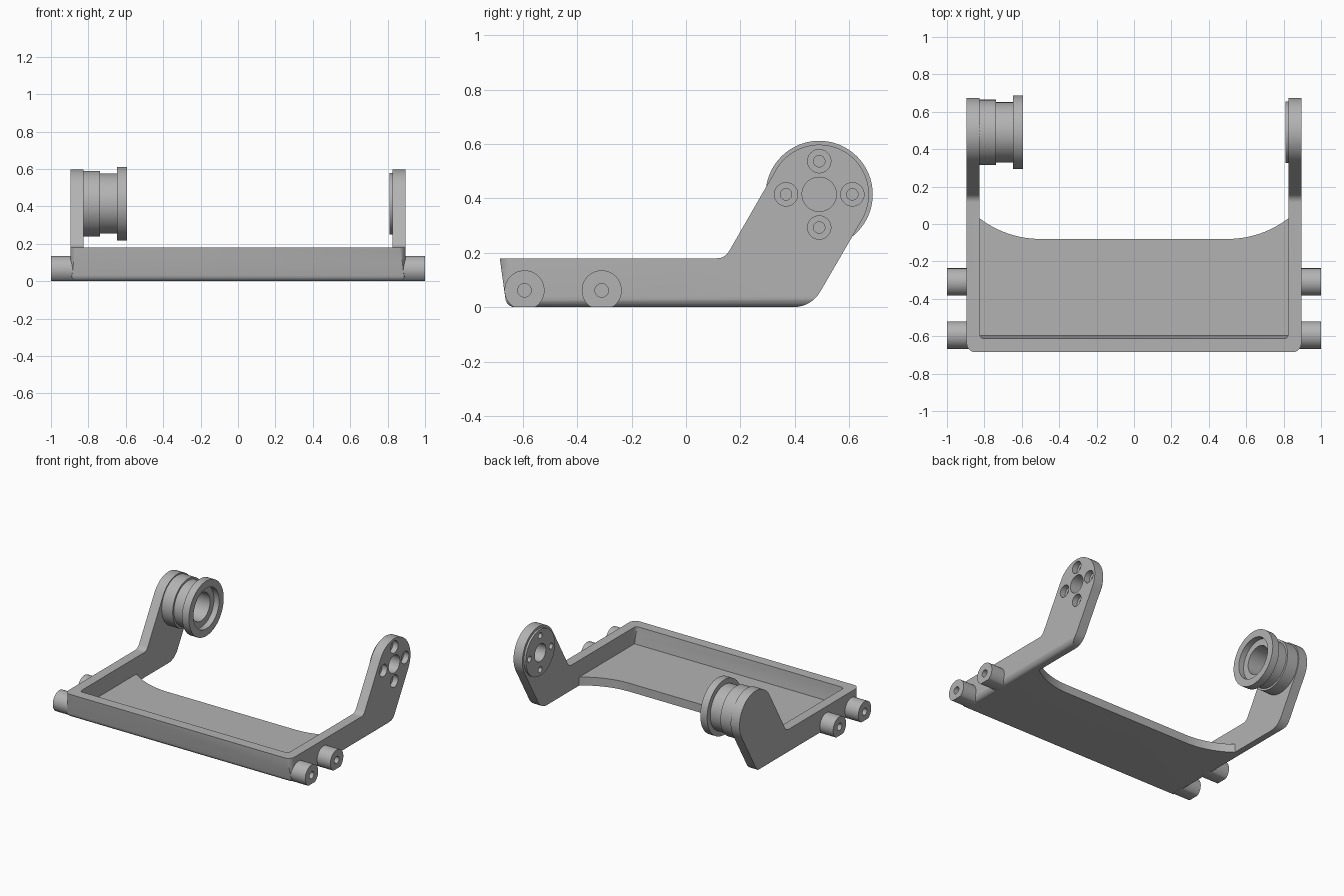
import bpy, bmesh, math
from mathutils import Vector

cube = bpy.data.objects.get("Cube")
if cube:
    bpy.data.objects.remove(cube, do_unlink=True)

grey = bpy.data.materials.new("light_grey")
grey.use_nodes = True
grey.diffuse_color = (0.45, 0.45, 0.45, 1)
grey.node_tree.nodes["Principled BSDF"].inputs["Base Color"].default_value = (0.45, 0.45, 0.45, 1)


def make(name, bm):
    bmesh.ops.recalc_face_normals(bm, faces=bm.faces)
    mesh = bpy.data.meshes.new(name)
    bm.to_mesh(mesh)
    bm.free()
    mesh.materials.append(grey)
    ob = bpy.data.objects.new(name, mesh)
    bpy.context.collection.objects.link(ob)
    return ob


def prism(name, pts, axis, a, b):
    """Extrude a 2D outline along an axis, from a to b."""
    place = {"x": lambda u, v, t: (t, u, v),
             "y": lambda u, v, t: (u, t, v),
             "z": lambda u, v, t: (u, v, t)}[axis]
    bm = bmesh.new()
    lo = [bm.verts.new(place(u, v, a)) for u, v in pts]
    hi = [bm.verts.new(place(u, v, b)) for u, v in pts]
    bm.faces.new(lo)
    bm.faces.new(hi)
    for i in range(len(pts)):
        j = (i + 1) % len(pts)
        bm.faces.new((lo[i], lo[j], hi[j], hi[i]))
    return make(name, bm)


def arc(cx, cy, r, start, end, n):
    angles = [math.radians(start + (end - start) * i / n) for i in range(n + 1)]
    return [(cx + r * math.cos(t), cy + r * math.sin(t)) for t in angles]


def rounded(corners, n=8):
    """Outline from (u, v, radius) corners, with radius 0 left sharp."""
    out = []
    for i, (u, v, r) in enumerate(corners):
        p = Vector((u, v))
        if r == 0:
            out.append((u, v))
            continue
        d1 = (Vector(corners[i - 1][:2]) - p).normalized()
        d2 = (Vector(corners[(i + 1) % len(corners)][:2]) - p).normalized()
        half = d1.angle(d2) / 2
        centre = p + (d1 + d2).normalized() * (r / math.sin(half))
        s = p + d1 * (r / math.tan(half)) - centre
        e = p + d2 * (r / math.tan(half)) - centre
        for k in range(n + 1):
            w = s.slerp(e, k / n) if hasattr(s, "slerp") else s.lerp(e, k / n)
            out.append(tuple(centre + w.normalized() * r))
    return out


def circle(cy, cz, r, n=48):
    return arc(cy, cz, r, 0, 360, n)[:-1]


def combine(ob, tool, operation):
    """Apply a boolean and discard the tool."""
    mod = ob.modifiers.new("boolean", "BOOLEAN")
    mod.operation, mod.solver, mod.object = operation, "EXACT", tool
    bpy.context.view_layer.update()
    deps = bpy.context.evaluated_depsgraph_get()
    mesh = bpy.data.meshes.new_from_object(ob.evaluated_get(deps))
    ob.modifiers.clear()
    ob.data = mesh
    bpy.data.objects.remove(tool, do_unlink=True)


def lathe(name, profile, cy, cz, n=64):
    """Revolve a closed (x, radius) profile around an x-parallel axis."""
    bm = bmesh.new()
    rings = []
    for i in range(n):
        t = 2 * math.pi * i / n
        rings.append([bm.verts.new((x, cy + r * math.cos(t), cz + r * math.sin(t))) for x, r in profile])
    for i in range(n):
        a, b = rings[i], rings[(i + 1) % n]
        for j in range(len(profile)):
            k = (j + 1) % len(profile)
            bm.faces.new((a[j], a[k], b[k], b[j]))
    return make(name, bm)


PY, PZ, PR = 0.49, 0.415, 0.183   # pivot centre and arm end radius
HALF, INNER = 0.895, 0.825        # outer and inner half width

# Cradle: side silhouette of tray and arms, trimmed by front and top silhouettes
foot = rounded([(-0.685, 0.18, 0), (-0.66, 0, 0.035), (0.461, 0, 0.115), (0.648, 0.3235, 0)])
neck = rounded([(0.332, 0.506, 0), (0.1435, 0.18, 0.05), (-0.685, 0.18, 0)])
side = foot[:-1] + arc(PY, PZ, PR, -30, 150, 32) + neck[1:-1]
cradle = prism("cradle", side, "x", -1, 1)
front = rounded([(-HALF, 0, 0.04), (HALF, 0, 0.04), (HALF, 1, 0), (-HALF, 1, 0)])
combine(cradle, prism("trim", front, "y", -1, 1), "INTERSECT")
plan = rounded([(-HALF, -0.687, 0.05), (HALF, -0.687, 0.05), (HALF, 1, 0), (-HALF, 1, 0)])
combine(cradle, prism("trim", plan, "z", -1, 2), "INTERSECT")

# Hollow of the tray, with a sloped front wall
hollow = prism("hollow", [(-0.595, 0.06), (-0.611, 0.18), (-0.611, 1), (1, 1), (1, 0.06)], "x", -1, 1)
inside = rounded([(-INNER, -0.613, 0.025), (INNER, -0.613, 0.025), (INNER, 2, 0), (-INNER, 2, 0)])
combine(hollow, prism("trim", inside, "z", -1, 2), "INTERSECT")
combine(cradle, hollow, "DIFFERENCE")

# Curved rear edge of the floor
r = 0.535
sweep = math.degrees(math.asin((INNER - 0.5) / r))
rear = arc(-0.5, -0.08 + r, r, -90 - sweep, -90, 14) + arc(0.5, -0.08 + r, r, -90, -90 + sweep, 14)
rear[0], rear[-1] = (-INNER, rear[0][1]), (INNER, rear[-1][1])
combine(cradle, prism("gap", rear + [(INNER, 2), (-INNER, 2)], "z", -1, 2), "DIFFERENCE")

# Boss, pivot hole and counterbored screw holes on the left arm
combine(cradle, prism("boss", circle(PY, PZ, 0.165, 64), "x", 0.811, 0.85), "UNION")
combine(cradle, prism("hole", circle(PY, PZ, 0.063), "x", 0.7, 1), "DIFFERENCE")
for dy, dz in ((1, 0), (0, 1), (-1, 0), (0, -1)):
    y, z = PY + 0.122 * dy, PZ + 0.122 * dz
    combine(cradle, prism("hole", circle(y, z, 0.021, 24), "x", 0.7, 1), "DIFFERENCE")
    combine(cradle, prism("bore", circle(y, z, 0.043, 32), "x", 0.855, 1), "DIFFERENCE")

# Stepped spool on the right arm, with a recessed bore
spool = lathe("spool", [(-0.84, 0.175), (-0.738, 0.175), (-0.738, 0.161), (-0.648, 0.161),
                        (-0.648, 0.197), (-0.594, 0.197), (-0.594, 0.145), (-0.635, 0.145),
                        (-0.635, 0.1), (-0.84, 0.1)], PY, PZ)

# Side pegs, flattened underneath, each with a screw hole
parts = [cradle, spool]
for sx, word in ((1, "left"), (-1, "right")):
    for y, place in ((-0.594, "front"), (-0.31, "rear")):
        outline = [(u, max(v, 0)) for u, v in circle(y, 0.062, 0.0735)]
        low = [p for p in outline if p[1] == 0]
        outline = [p for p in outline if p[1] > 0 or p in (low[0], low[-1])]
        peg = prism(f"{word}_{place}_peg", outline, "x", sx * 0.86, sx)
        combine(peg, prism("hole", circle(y, 0.062, 0.025, 24), "x", sx * 0.9, sx * 1.1), "DIFFERENCE")
        parts.append(peg)

# Smooth curved faces and keep hard edges
bpy.ops.object.select_all(action="DESELECT")
for ob in parts:
    ob.select_set(True)
bpy.context.view_layer.objects.active = cradle
bpy.ops.object.shade_smooth_by_angle(angle=math.radians(30))
